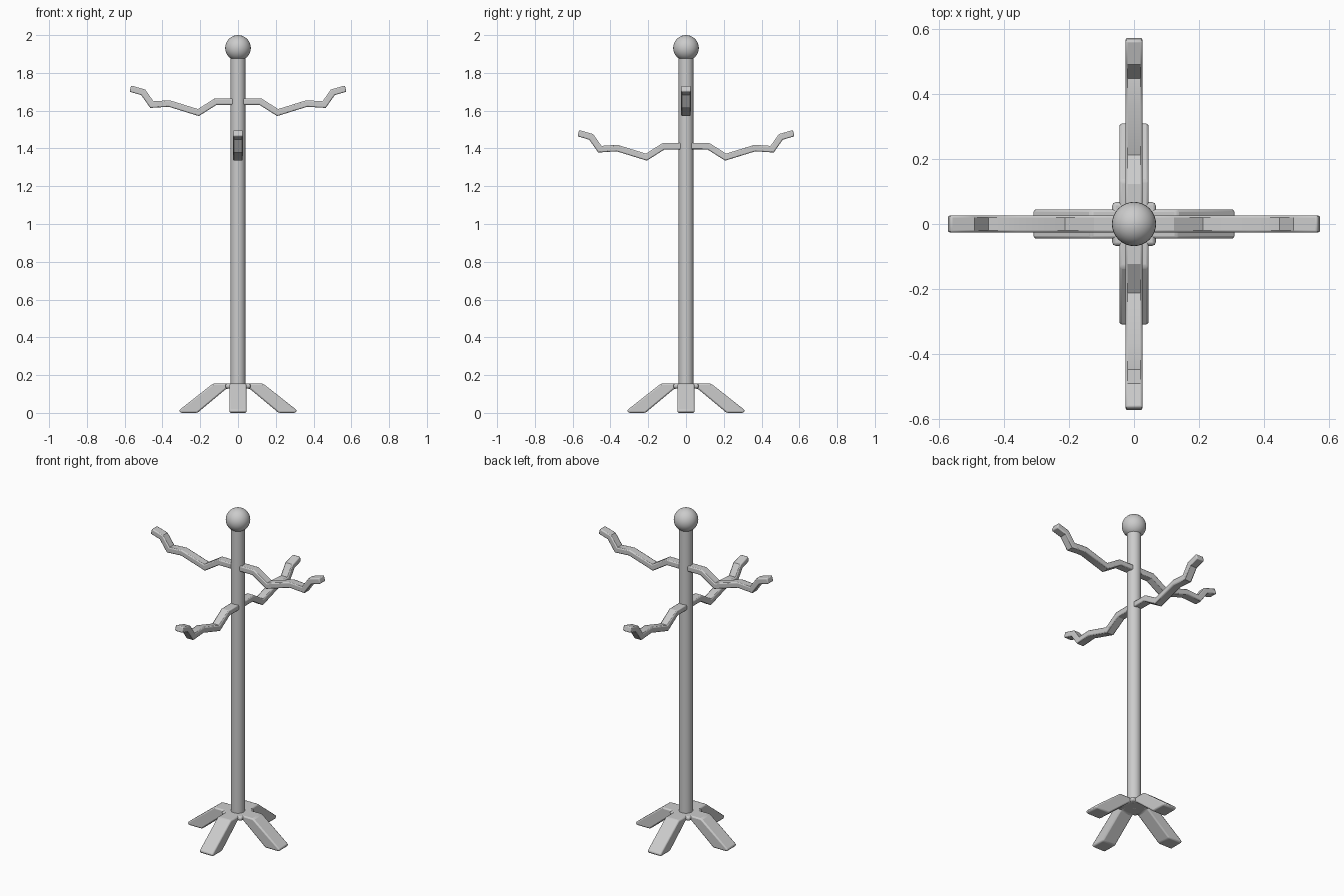
import bpy, bmesh, math
from mathutils import Vector

if "Cube" in bpy.data.objects:
    bpy.data.objects.remove(bpy.data.objects["Cube"])


def add_bevel(obj, width, limit):
    mod = obj.modifiers.new("bevel", 'BEVEL')
    mod.width = width
    mod.segments = 2
    mod.limit_method = 'ANGLE'
    mod.angle_limit = math.radians(limit)


def smooth(obj):
    bpy.ops.object.select_all(action='DESELECT')
    obj.select_set(True)
    bpy.context.view_layer.objects.active = obj
    bpy.ops.object.shade_smooth_by_angle(angle=math.radians(30))


def extrude_profile(name, profile, half_width, bevel, limit, turn, lift=0):
    """Extrude an x-z outline across y, then turn it about z."""
    bm = bmesh.new()
    face = bm.faces.new([bm.verts.new((x, -half_width, z)) for x, z in profile])
    geom = bmesh.ops.extrude_face_region(bm, geom=[face])["geom"]
    verts = [g for g in geom if isinstance(g, bmesh.types.BMVert)]
    bmesh.ops.translate(bm, verts=verts, vec=(0, 2 * half_width, 0))
    bmesh.ops.recalc_face_normals(bm, faces=bm.faces)
    mesh = bpy.data.meshes.new(name)
    bm.to_mesh(mesh)
    bm.free()
    obj = bpy.data.objects.new(name, mesh)
    bpy.context.collection.objects.link(obj)
    obj.rotation_euler.z = math.radians(turn)
    obj.location.z = lift
    add_bevel(obj, bevel, limit)
    smooth(obj)


def thicken(path, half):
    """Mitred outline around an open path."""
    pts = [Vector(p) for p in path]
    upper, lower = [], []
    for i, p in enumerate(pts):
        a = (p - pts[i - 1]).normalized() if i else (pts[1] - p).normalized()
        b = (pts[i + 1] - p).normalized() if i < len(pts) - 1 else a
        na, nb = Vector((-a.y, a.x)), Vector((-b.y, b.x))
        n = (na + nb).normalized()
        off = n * (half / n.dot(na))
        upper.append(tuple(p + off))
        lower.append(tuple(p - off))
    return upper + lower[::-1]


# Pole
bpy.ops.mesh.primitive_cylinder_add(vertices=16, radius=0.04, depth=1.77,
                                    location=(0, 0, 1.015))
pole = bpy.context.object
pole.name = "pole"
smooth(pole)

# Ball on top
bpy.ops.mesh.primitive_uv_sphere_add(segments=32, ring_count=16, radius=0.068,
                                     location=(0, 0, 1.932))
ball = bpy.context.object
ball.name = "top_ball"
smooth(ball)

# Square hub where the feet meet
bpy.ops.mesh.primitive_cube_add(size=1, location=(0, 0, 0.142))
hub = bpy.context.object
hub.name = "hub"
hub.scale = (0.134, 0.134, 0.026)
bpy.ops.object.transform_apply(location=False, rotation=False, scale=True)
add_bevel(hub, 0.01, 30)
smooth(hub)

# Four splayed feet
foot = [(0.0, 0.155), (0.133, 0.155), (0.312, 0.014), (0.305, 0.005),
        (0.215, 0.005), (0.062, 0.128), (0.0, 0.128)]
foot = [(x, max(z, 0.0) - (0.005 if z < 0.01 else 0)) for x, z in foot]
for i in range(4):
    extrude_profile(f"foot_{i + 1}", foot, 0.045, 0.011, 30, i * 90)

# Crooked branch hooks: upper pair along x, lower pair along y
branch = thicken([(0.0, 1.648), (0.118, 1.648), (0.21, 1.59), (0.365, 1.638),
                  (0.456, 1.632), (0.502, 1.697), (0.57, 1.717)], 0.017)
for i in range(4):
    extrude_profile(f"branch_{i + 1}", branch, 0.026, 0.006, 65, i * 90,
                    -0.236 * (i % 2))
